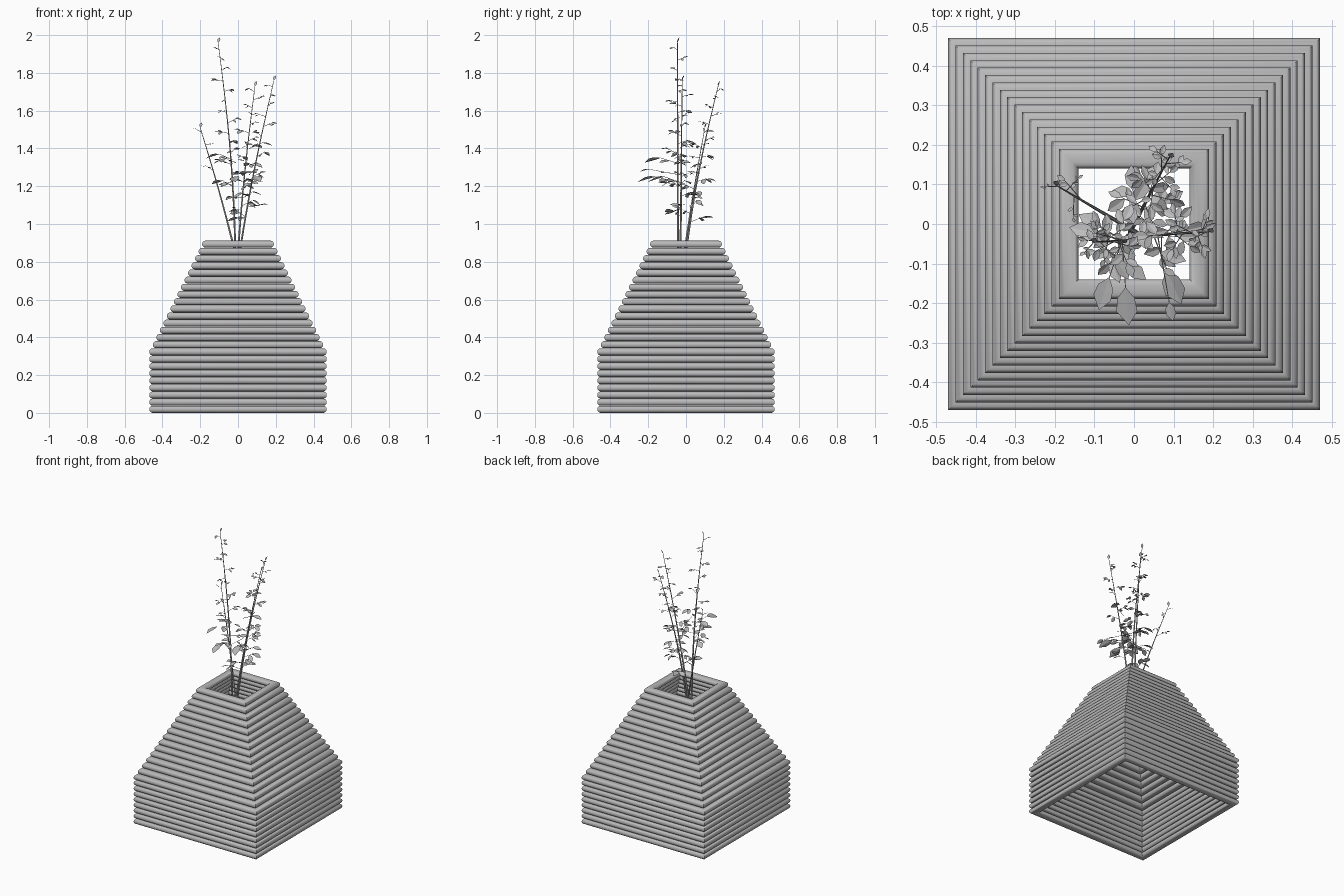
import bpy, bmesh, math, random
from mathutils import Vector, Matrix

random.seed(4)
if "Cube" in bpy.data.objects:
    bpy.data.objects.remove(bpy.data.objects["Cube"], do_unlink=True)


def make_material(name, value):
    mat = bpy.data.materials.new(name)
    mat.use_nodes = True
    colour = (value, value, value, 1)
    mat.diffuse_color = colour
    mat.node_tree.nodes["Principled BSDF"].inputs["Base Color"].default_value = colour
    return mat


GREY = make_material("plain grey", 0.5)


def add_object(name, bm):
    mesh = bpy.data.meshes.new(name)
    bm.to_mesh(mesh)
    bm.free()
    mesh.materials.append(GREY)
    obj = bpy.data.objects.new(name, mesh)
    bpy.context.collection.objects.link(obj)
    return obj


def smooth(obj):
    bpy.ops.object.select_all(action='DESELECT')
    obj.select_set(True)
    bpy.context.view_layer.objects.active = obj
    bpy.ops.object.shade_smooth_by_angle(angle=math.radians(40))


# Pot: stacked square rings with a rounded section and mitred corners
RINGS, STRAIGHT, HEIGHT, WIDTH = 24, 9, 0.038, 0.05
RADIUS = HEIGHT / 2


def ring_section():
    flat = WIDTH / 2 - RADIUS
    points = []
    for i in range(16):
        a = math.tau * (i + 0.5) / 16
        points.append((math.cos(a) * RADIUS + math.copysign(flat, math.cos(a)),
                       math.sin(a) * RADIUS))
    return points


def add_ring(bm, outer, z):
    loops = []
    for sx, sy in ((1, 1), (-1, 1), (-1, -1), (1, -1)):
        loops.append([bm.verts.new((sx * (outer - WIDTH / 2 + d),
                                    sy * (outer - WIDTH / 2 + d), z + h))
                      for d, h in ring_section()])
    for k in range(4):
        a, b = loops[k], loops[(k + 1) % 4]
        for i in range(len(a)):
            j = (i + 1) % len(a)
            bm.faces.new((a[i], a[j], b[j], b[i]))


bm = bmesh.new()
for n in range(RINGS):
    slope = max(0, n - STRAIGHT + 1) / (RINGS - STRAIGHT)
    add_ring(bm, 0.47 - 0.28 * slope, RADIUS + n * HEIGHT)
bmesh.ops.recalc_face_normals(bm, faces=bm.faces)
smooth(add_object("pot_rings", bm))


# Plant helpers
def bend(base, tip, t, bow):
    p = base.lerp(tip, t)
    side = Vector((tip.x - base.x, tip.y - base.y, 0))
    return p - side * bow * math.sin(math.pi * t)


def add_tube(bm, points, r0, r1, sides=6):
    loops = []
    for i, p in enumerate(points):
        r = r0 + (r1 - r0) * i / (len(points) - 1)
        d = (points[min(i + 1, len(points) - 1)] - points[max(i - 1, 0)]).normalized()
        rot = d.to_track_quat('Z', 'Y')
        loops.append([bm.verts.new(p + rot @ Vector((r * math.cos(math.tau * k / sides),
                      r * math.sin(math.tau * k / sides), 0))) for k in range(sides)])
    for a, b in zip(loops, loops[1:]):
        for k in range(sides):
            j = (k + 1) % sides
            bm.faces.new((a[k], a[j], b[j], b[k]))
    bm.faces.new(loops[-1])


def add_leaf(bm, root, heading, length, pitch, roll):
    # Pointed oval, folded a little along the middle rib
    m = (Matrix.Translation(root) @ Matrix.Rotation(heading, 4, 'Z')
         @ Matrix.Rotation(-pitch, 4, 'Y') @ Matrix.Rotation(roll, 4, 'X'))
    w = length * 0.27
    stem, mid, tip = [bm.verts.new(m @ Vector((x * length, 0, z * length)))
                      for x, z in ((0, 0), (0.5, -0.03), (1, -0.08))]
    for s in (1, -1):
        a = bm.verts.new(m @ Vector((length * 0.28, s * w * 0.85, length * 0.04)))
        b = bm.verts.new(m @ Vector((length * 0.62, s * w, length * 0.03)))
        bm.faces.new((stem, mid, a) if s < 0 else (stem, a, mid))
        bm.faces.new((mid, tip, b, a) if s > 0 else (mid, a, b, tip))


def add_spray(stem_bm, leaf_bm, root, heading, reach, size):
    # Thin twig with a leaf at its end and a leaf on either side
    out = Vector((math.cos(heading), math.sin(heading), random.uniform(0.1, 0.6)))
    end = root + out * reach
    add_tube(stem_bm, [root, end], 0.0014, 0.0008, 4)
    for where, turn in ((1, 0), (0.85, 0.9), (0.6, -1.0)):
        add_leaf(leaf_bm, root.lerp(end, where), heading + turn + random.uniform(-0.3, 0.3),
                 size * random.uniform(0.65, 1.15), random.uniform(-0.5, 0.3),
                 random.uniform(-0.6, 0.6))


# Each stem: name, base, tip, bow, leaf start, sprays, leaf size
STEMS = (
    ("tall", (-0.01, -0.043, 0.7), (-0.105, -0.045, 1.96), 0.22, 0.4, 14, 0.055),
    ("right", (-0.015, -0.03, 0.7), (0.19, -0.02, 1.76), 0.06, 0.32, 14, 0.055),
    ("left", (0.02, -0.03, 0.7), (-0.2, 0.1, 1.51), 0.04, 0.72, 4, 0.022),
    ("back", (-0.01, -0.02, 0.7), (0.09, 0.17, 1.73), 0.1, 0.3, 17, 0.06),
)
for name, base, tip, bow, start, sprays, size in STEMS:
    base, tip = Vector(base), Vector(tip)
    stem_bm, leaf_bm = bmesh.new(), bmesh.new()
    add_tube(stem_bm, [bend(base, tip, i / 12, bow) for i in range(13)], 0.0065, 0.0015)
    for n in range(sprays):
        u = n / (sprays - 1)
        t = start + (0.97 - start) * u
        add_spray(stem_bm, leaf_bm, bend(base, tip, t, bow), n * 2.4 + tip.x * 20,
                  0.065 - 0.03 * u, size * (1 - 0.6 * u))
    # Top bud
    add_leaf(leaf_bm, tip, 0.8, 0.03, 1.2, 0.3)
    smooth(add_object(name + "_stem", stem_bm))
    add_object(name + "_leaves", leaf_bm)

# Broad lower leaves on long twigs: root, heading, reach, length
BROAD = (
    ((-0.03, -0.04, 1.32), -1.9, 0.10, 0.09),
    ((-0.03, -0.04, 1.22), -1.5, 0.12, 0.10),
    ((0.05, -0.03, 1.22), -1.2, 0.09, 0.10),
    ((0.06, -0.03, 1.26), -1.4, 0.17, 0.05),
    ((-0.03, -0.04, 1.34), 2.9, 0.07, 0.07),
    ((-0.03, -0.04, 1.20), 2.6, 0.06, 0.07),
    ((0.03, 0.03, 1.14), 0.5, 0.05, 0.06),
    ((0.06, -0.03, 1.40), 0.2, 0.07, 0.06),
)
twig_bm, broad_bm = bmesh.new(), bmesh.new()
for root, heading, reach, length in BROAD:
    root = Vector(root)
    end = root + Vector((math.cos(heading) * reach, math.sin(heading) * reach, 0.03))
    add_tube(twig_bm, [root, end], 0.0016, 0.001, 4)
    add_leaf(broad_bm, end, heading, length, -0.2, 0.25)
    add_leaf(broad_bm, root.lerp(end, 0.5), heading + 0.9, length * 0.7, -0.1, -0.3)
smooth(add_object("broad_leaf_twigs", twig_bm))
add_object("broad_leaves", broad_bm)
